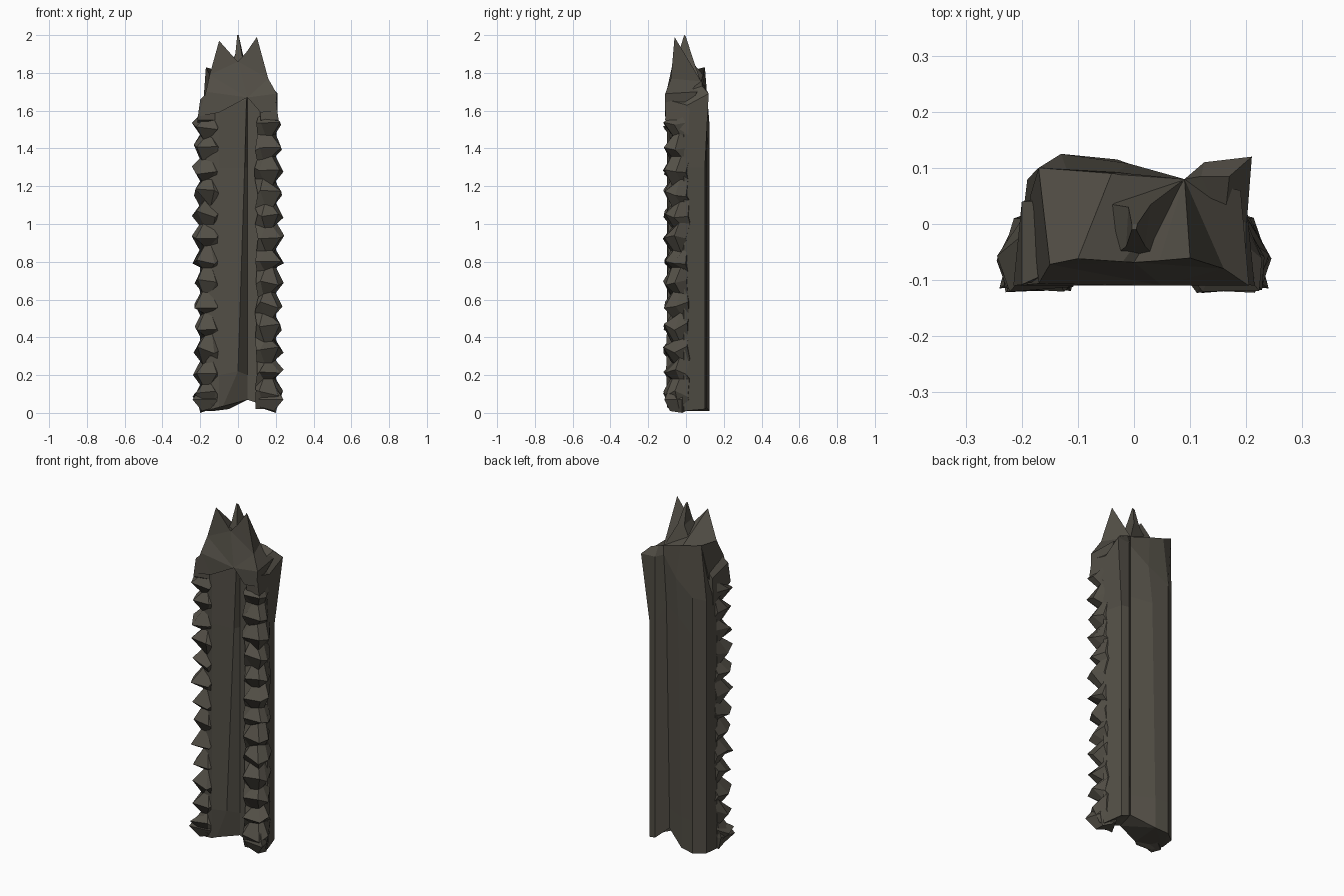
import bpy, bmesh, random

random.seed(4)

stone = bpy.data.materials.new("dark_stone")
stone.diffuse_color = (0.085, 0.077, 0.061, 1)


def finish(name, bm):
    bmesh.ops.remove_doubles(bm, verts=bm.verts, dist=0.0005)
    bmesh.ops.triangulate(bm, faces=[f for f in bm.faces if len(f.verts) > 4])
    bmesh.ops.recalc_face_normals(bm, faces=bm.faces)
    mesh = bpy.data.meshes.new(name)
    bm.to_mesh(mesh)
    bm.free()
    mesh.materials.append(stone)
    obj = bpy.data.objects.new(name, mesh)
    bpy.context.collection.objects.link(obj)
    return obj


def loft(name, rings):
    """Skin a stack of equal-length closed rings and cap both ends."""
    bm = bmesh.new()
    loops = [[bm.verts.new(p) for p in ring] for ring in rings]
    n = len(loops[0])
    for a, b in zip(loops, loops[1:]):
        for i in range(n):
            j = (i + 1) % n
            bm.faces.new((a[i], a[j], b[j], b[i]))
    bm.faces.new(loops[0][::-1])
    bm.faces.new(loops[-1])
    return finish(name, bm)


# Shaft: x, y, bottom height, shoulder height around the section
section = [(-0.10, -0.10, 0.03, 1.60), (0.01, -0.105, 0.06, 1.66),
           (0.05, -0.055, 0.07, 1.68), (0.11, -0.06, 0.05, 1.60),
           (0.20, -0.01, 0.01, 1.62), (0.17, 0.10, 0.02, 1.69),
           (0.125, 0.11, 0.03, 1.69), (0.07, 0.055, 0.08, 1.72),
           (-0.05, 0.115, 0.02, 1.58), (-0.13, 0.125, 0.01, 1.52),
           (-0.19, 0.08, 0.01, 1.50), (-0.20, 0.0, 0.01, 1.55),
           (-0.17, -0.07, 0.01, 1.58)]
bottom = [(x, y, z) for x, y, z, t in section]
low = [(x, y, 0.20) for x, y, z, t in section]
high = [(x, y, 1.30) for x, y, z, t in section]
shoulder = [(x, y, t) for x, y, z, t in section]
bottom[1] = (-0.08, -0.085, 0.035)        # chamfered foot of the front panel
low[1] = (0.0, -0.105, 0.22)
high[1] = (0.035, -0.088, 1.30)           # panel edge drifts toward the groove
shoulder[1] = (0.045, -0.08, 1.66)
shoulder[5] = (0.21, 0.12, 1.69)          # flared rear corner
high[7] = (0.08, 0.068, 1.40)             # rear channel gets shallower upward
shoulder[7] = (0.09, 0.08, 1.70)
high[8] = (-0.03, 0.115, 1.38)
shoulder[8] = (-0.01, 0.108, 1.60)
apex = (0.09, 0.08, 1.755)
rear = (-0.17, 0.10, 1.83)
cap = [(x * 0.8, max(-0.05, y * 0.8), 1.70) for x, y, z, t in section]
cap[5:11] = [(0.17, 0.085, 1.73), (0.12, 0.085, 1.75), apex,
             (-0.03, 0.092, 1.79), (-0.12, 0.097, 1.815), rear]
loft("shaft", [bottom, low, high, shoulder, cap])

# Crown: jagged front plate whose points fan back to one low apex
outline = [(-0.21, 1.57), (-0.10, 1.59), (0.05, 1.67), (0.12, 1.59),
           (0.20, 1.60), (0.205, 1.69), (0.16, 1.77), (0.10, 1.99),
           (0.045, 1.91), (0.0, 1.86), (-0.02, 1.88), (-0.10, 1.97),
           (-0.15, 1.79), (-0.17, 1.70)]


def front_y(z):
    lean = min(1, max(0, (z - 1.69) / 0.10))
    return -0.11 + 0.038 * lean + max(0, z - 1.8) * 0.06


front = [(x, front_y(z), z) for x, z in outline]
back = [(max(-0.17, min(x, 0.17)), 0.0, z) for x, z in outline[:5]]
back += [(0.19, 0.06, 1.70)] + [apex] * 5 + [(-0.04, 0.09, 1.79), rear, (-0.185, 0.05, 1.62)]
loft("crown", [front, back])

# Centre spike behind the front plate
loft("crown_spike", [
    [(-0.04, -0.06, 1.82), (0.04, -0.06, 1.82), (0.09, 0.08, 1.75), (-0.07, 0.04, 1.77)],
    [(-0.014, -0.04, 1.90), (0.02, -0.04, 1.90), (0.03, 0.035, 1.88), (-0.01, 0.03, 1.88)],
    [(-0.004, -0.01, 2.0), (0.004, -0.01, 2.0), (0.006, 0.0, 1.99), (-0.004, 0.0, 1.99)]])

# Ribbed columns: notch and tooth sections alternate up each front corner
notch = [(0.10, -0.075), (0.14, -0.085), (0.185, -0.075), (0.20, -0.035), (0.195, 0.01), (0.14, 0.02)]
tooth = [(0.10, -0.09), (0.12, -0.12), (0.225, -0.12), (0.24, -0.065), (0.21, 0.0), (0.14, 0.02)]
TEETH = 13
for name, side in (("left_ribs", -1), ("right_ribs", 1)):
    rings = []
    for k in range(2 * TEETH + 1):
        profile = tooth if k % 2 else notch
        z = 0.04 + k * 1.54 / (2 * TEETH)
        ring = []
        for x, y in profile:
            jx, jy = random.uniform(-0.012, 0.006), random.uniform(-0.003, 0.012)
            ring.append((side * (x + jx), y + jy, z + random.uniform(-0.022, 0.022)))
        rings.append(ring)
    loft(name, rings)

# Shoulder wedges between the column tops and the crown
for name, side in (("left_shoulder", -1), ("right_shoulder", 1)):
    loft(name, [
        [(side * x, y, z) for x, y, z in ((0.12, -0.09, 1.55), (0.215, -0.11, 1.55),
                                          (0.20, 0.03, 1.46), (0.15, 0.05, 1.46))],
        [(side * x, y, z) for x, y, z in ((0.12, -0.09, 1.64), (0.20, -0.108, 1.66),
                                          (0.20, 0.04, 1.62), (0.14, 0.05, 1.62))],
        [(side * x, y, z) for x, y, z in ((0.12, -0.08, 1.68), (0.16, -0.09, 1.70),
                                          (0.16, 0.04, 1.67), (0.13, 0.05, 1.67))]])

# Flared foot corners
for name, side in (("left_foot", -1), ("right_foot", 1)):
    loft(name, [
        [(side * x, y, z) for x, y, z in ((0.12, -0.08, 0.03), (0.19, -0.085, 0.01),
                                          (0.20, -0.02, 0.0), (0.14, 0.02, 0.02))],
        [(side * x, y, 0.07) for x, y in ((0.11, -0.10), (0.24, -0.115), (0.215, -0.02), (0.14, 0.03))],
        [(side * x, y, 0.15) for x, y in ((0.12, -0.07), (0.19, -0.08), (0.20, -0.01), (0.14, 0.03))]])
